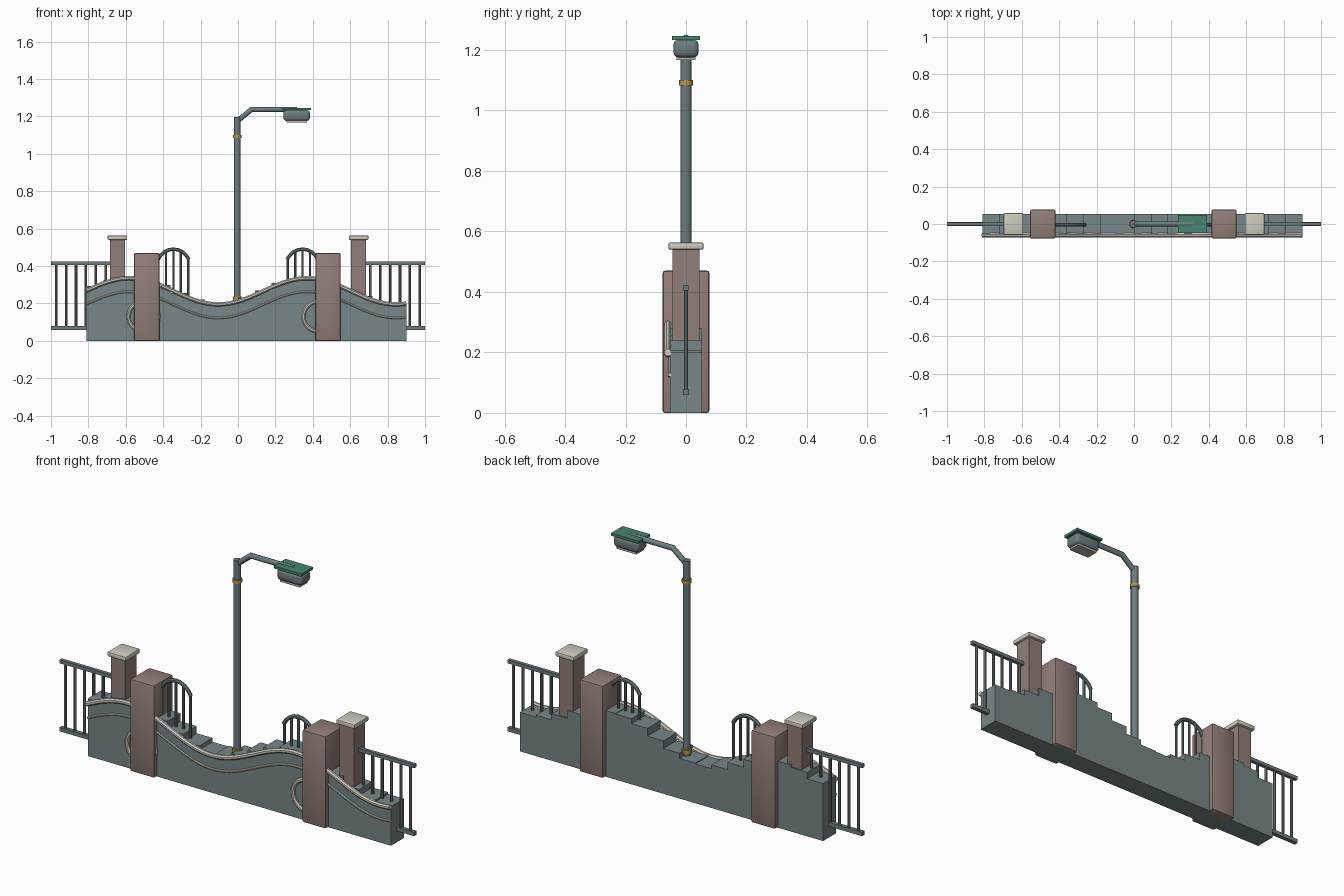
import bpy, bmesh, math
from mathutils import Vector

if "Cube" in bpy.data.objects:
    bpy.data.objects.remove(bpy.data.objects["Cube"])


def material(name, r, g, b):
    m = bpy.data.materials.new(name)
    lin = [((c / 255 + 0.055) / 1.055) ** 2.4 for c in (r, g, b)]
    m.diffuse_color = (*lin, 1)
    m.use_nodes = True
    m.node_tree.nodes["Principled BSDF"].inputs["Base Color"].default_value = m.diffuse_color
    return m


SLATE = material("slate_grey", 120, 134, 136)
METAL = material("metal_grey", 110, 124, 128)
BROWN = material("brown_stone", 146, 126, 120)
CREAM = material("cream_stone", 207, 203, 191)
GREEN = material("green_lid", 72, 132, 112)
GOLD = material("gold_band", 184, 148, 78)
GLASS = material("lamp_glass", 190, 182, 172)


def finish(name, bm, mat, smooth=False):
    me = bpy.data.meshes.new(name)
    bmesh.ops.recalc_face_normals(bm, faces=bm.faces)
    bm.to_mesh(me)
    bm.free()
    me.materials.append(mat)
    ob = bpy.data.objects.new(name, me)
    bpy.context.collection.objects.link(ob)
    if smooth:
        bpy.context.view_layer.objects.active = ob
        bpy.ops.object.select_all(action='DESELECT')
        ob.select_set(True)
        bpy.ops.object.shade_smooth_by_angle(angle=math.radians(40))
    return ob


def box(name, lo, hi, mat, bevel=0, segments=2):
    bm = bmesh.new()
    bmesh.ops.create_cube(bm, size=1)
    for v in bm.verts:
        v.co = [lo[i] + (v.co[i] + 0.5) * (hi[i] - lo[i]) for i in range(3)]
    if bevel:
        bmesh.ops.bevel(bm, geom=bm.edges[:], offset=bevel, segments=segments,
                        profile=0.5, affect='EDGES')
    return finish(name, bm, mat, bool(bevel))


def tube(name, points, radius, mat, sides=8, closed=False):
    """Sweep a round section along a path lying in a plane of constant y."""
    bm = bmesh.new()
    pts = [Vector(p) for p in points]
    n = len(pts)
    rings = []
    for i, p in enumerate(pts):
        a = pts[(i - 1) % n] if closed or i else p
        b = pts[(i + 1) % n] if closed or i < n - 1 else p
        d1 = (p - a).normalized() if a != p else (b - p).normalized()
        d2 = (b - p).normalized() if b != p else d1
        t = (d1 + d2).normalized()
        u = Vector((0, 1, 0))
        w = t.cross(u) / max(t.dot(d1), 0.5)      # mitred corner
        rings.append([bm.verts.new(p + radius * (math.cos(q) * u + math.sin(q) * w))
                      for q in (math.tau * (k + 0.5) / sides for k in range(sides))])
    for i in range(n if closed else n - 1):
        r, s = rings[i], rings[(i + 1) % n]
        for k in range(sides):
            j = (k + 1) % sides
            bm.faces.new((r[k], r[j], s[j], s[k]))
    if not closed:
        bm.faces.new(rings[0])
        bm.faces.new(rings[-1])
    return finish(name, bm, mat, True)


def wave(x):
    return 0.265 + 0.07 * math.cos(math.tau * (x + 0.58) / 0.95)


# Stepped wall: 19 flat-topped blocks following the wave, extruded in depth
STEP, X0, N = 0.09, -0.81, 19
profile = [(X0, 0)]
for k in range(N):
    h = wave(X0 + (k + 0.5) * STEP) + 0.004
    profile += [(X0 + k * STEP, h), (X0 + (k + 1) * STEP, h)]
profile.append((X0 + N * STEP, 0))
bm = bmesh.new()
face = bm.faces.new([bm.verts.new((x, -0.053, z)) for x, z in profile])
ext = bmesh.ops.extrude_face_region(bm, geom=[face])
bmesh.ops.translate(bm, vec=(0, 0.106, 0),
                    verts=[v for v in ext["geom"] if isinstance(v, bmesh.types.BMVert)])
finish("stepped_wall", bm, SLATE)

# Wavy coping and the thinner moulding under it
xs = [X0 + i * 1.71 / 60 for i in range(61)]
tube("wave_coping", [(x, -0.06, wave(x)) for x in xs], 0.012, CREAM)
tube("wave_moulding", [(x, -0.054, wave(x) - 0.073) for x in xs], 0.006, CREAM)

# Ornamental rings half hidden by the large pillars
for side, cx in (("left", -0.505), ("right", 0.43)):
    ring = [(cx + 0.08 * math.cos(a), -0.056, 0.13 + 0.08 * math.sin(a))
            for a in (math.tau * i / 32 for i in range(32))]
    tube(side + "_ring", ring, 0.011, CREAM, closed=True)

# Large pillars
box("left_large_pillar", (-0.555, -0.077, 0), (-0.42, 0.077, 0.47), BROWN, 0.007)
box("right_large_pillar", (0.415, -0.077, 0), (0.548, 0.077, 0.47), BROWN, 0.007)

for side, s in (("left", -1), ("right", 1)):
    # Small pillar with cap
    c = 0.645 * s
    box(side + "_small_pillar", (c - 0.04, -0.045, 0.1), (c + 0.04, 0.045, 0.545), BROWN)
    box(side + "_pillar_cap", (c - 0.052, -0.058, 0.54), (c + 0.052, 0.058, 0.563), CREAM, 0.005)

    # Straight end railing
    for label, z, r, inner in (("top", 0.414, 0.009, 0.67), ("bottom", 0.069, 0.01, 0.8)):
        a, b = sorted((s, inner * s))
        box(f"{side}_{label}_rail", (a, -r, z - r), (b, r, z + r), METAL)
    for k in range(6):
        x = s * (0.972 - 0.053 * k)
        tube(f"{side}_railing_bar_{k}", [(x, 0, 0.07), (x, 0, 0.414)], 0.0075, METAL)

    # Arched railing beside the large pillar
    def arch(x):
        return 0.395 + 0.095 * math.sqrt(max(0, 1 - ((x - 0.345) / 0.09) ** 2))
    path = [(s * (0.345 - 0.082 * math.cos(math.pi * i / 10))) for i in range(11)]
    tube(side + "_arch_rail", [(x, -0.005, arch(abs(x))) for x in path], 0.01, METAL)
    for k in range(5):
        x = 0.265 + 0.04 * k
        tube(f"{side}_arch_bar_{k}", [(s * x, -0.005, 0.15), (s * x, -0.005, arch(x))],
             0.007, METAL)

# Lamp post with gold bands
PX = -0.004
tube("lamp_post", [(PX, 0, 0.15), (PX, 0, 1.197)], 0.0185, METAL, 12)
tube("post_base_band", [(PX, 0, 0.215), (PX, 0, 0.237)], 0.024, GOLD, 16)
tube("post_upper_band", [(PX, 0, 1.083), (PX, 0, 1.1)], 0.023, GOLD, 16)
tube("lamp_arm", [(PX, 0, 1.175), (0.073, 0, 1.237), (0.315, 0, 1.237)], 0.0135, METAL, 10)

# Lamp head
box("lamp_lid", (0.235, -0.047, 1.233), (0.39, 0.047, 1.246), GREEN)
box("lamp_housing", (0.243, -0.042, 1.175), (0.385, 0.042, 1.234), METAL, 0.018, 3)
box("lamp_lens", (0.258, -0.031, 1.166), (0.37, 0.031, 1.178), GLASS)
